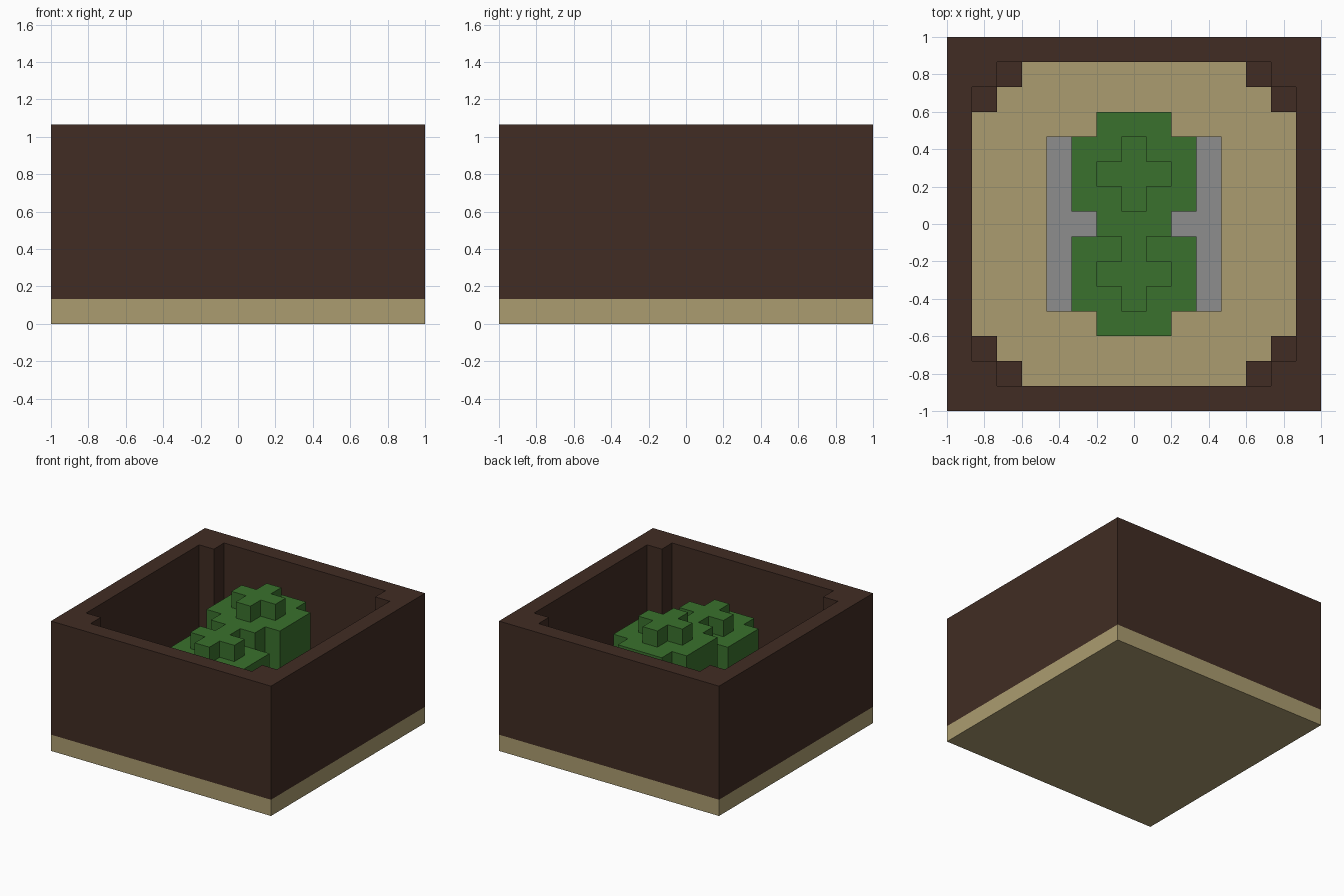
import bpy
import bmesh
from mathutils import Vector

UNIT = 2 / 15          # edge of one block
cube = bpy.data.objects.get("Cube")
if cube:
    bpy.data.objects.remove(cube, do_unlink=True)


def material(name, r, g, b):
    """Flat material from 0-255 display values."""
    lin = [((c / 255 + 0.055) / 1.055) ** 2.4 for c in (r, g, b)] + [1]
    mat = bpy.data.materials.new(name)
    mat.use_nodes = True
    mat.diffuse_color = lin
    mat.node_tree.nodes["Principled BSDF"].inputs["Base Color"].default_value = lin
    return mat


sand = material("sand", 171, 156, 112)
brown = material("dark brown", 65, 44, 35)
green = material("leaf green", 58, 113, 45)
grey = material("stone grey", 141, 141, 141)

cells = {}             # block position -> part name


def fill(part, xs, ys, zs, rule=lambda x, y: True):
    for x in xs:
        for y in ys:
            for z in zs:
                if rule(x, y):
                    cells.setdefault((x, y, z), part)


def span(r, centre=0):
    return range(centre - r, centre + r + 1)


# Floor slab, walls and corner posts
fill("floor", span(7), span(7), [0])
fill("walls", span(7), span(7), range(1, 8), lambda x, y: max(abs(x), abs(y)) == 7)
fill("corner_posts", (-6, 6), (-6, 6), range(1, 8))
fill("corner_steps", span(6), span(6), [1], lambda x, y: abs(x) + abs(y) == 11)

# Stone bed
fill("stone_bed", span(3), span(3), [1])


# Rounded leaf crowns: cross below, three discs, cross on top
def crown(part, cy, bottom):
    fill(part, span(1), span(1, cy), (bottom, bottom + 4),
         lambda x, y: abs(x) + abs(y - cy) <= 1)
    fill(part, span(2), span(2, cy), range(bottom + 1, bottom + 4),
         lambda x, y: abs(x) + abs(y - cy) < 4)


crown("back_bush", 2, 3)
crown("front_bush", -2, 2)
fill("trunk", [0], [2], [2])

DIRECTIONS = [Vector(d) * s for d in ((1, 0, 0), (0, 1, 0), (0, 0, 1)) for s in (1, -1)]


def build(part, mat):
    """Skin the exposed sides of a part's blocks and merge flat areas."""
    bm = bmesh.new()
    for cell in [c for c, p in cells.items() if p == part]:
        centre = Vector(cell)
        for n in DIRECTIONS:
            if tuple(int(v) for v in centre + n) in cells:
                continue
            a = Vector((n.y, n.z, n.x))
            b = n.cross(a)
            corners = [centre + (n + a * i + b * j) / 2
                       for i, j in ((-1, -1), (1, -1), (1, 1), (-1, 1))]
            bm.faces.new([bm.verts.new((c + Vector((0, 0, 0.5))) * UNIT) for c in corners])
    bmesh.ops.remove_doubles(bm, verts=bm.verts, dist=0.001)
    bmesh.ops.dissolve_limit(bm, angle_limit=0.01, verts=bm.verts, edges=bm.edges)
    mesh = bpy.data.meshes.new(part)
    bm.to_mesh(mesh)
    bm.free()
    mesh.materials.append(mat)
    bpy.context.collection.objects.link(bpy.data.objects.new(part, mesh))


for part, mat in (("floor", sand), ("walls", brown), ("corner_posts", brown),
                  ("corner_steps", brown), ("stone_bed", grey), ("trunk", brown),
                  ("back_bush", green), ("front_bush", green)):
    build(part, mat)
